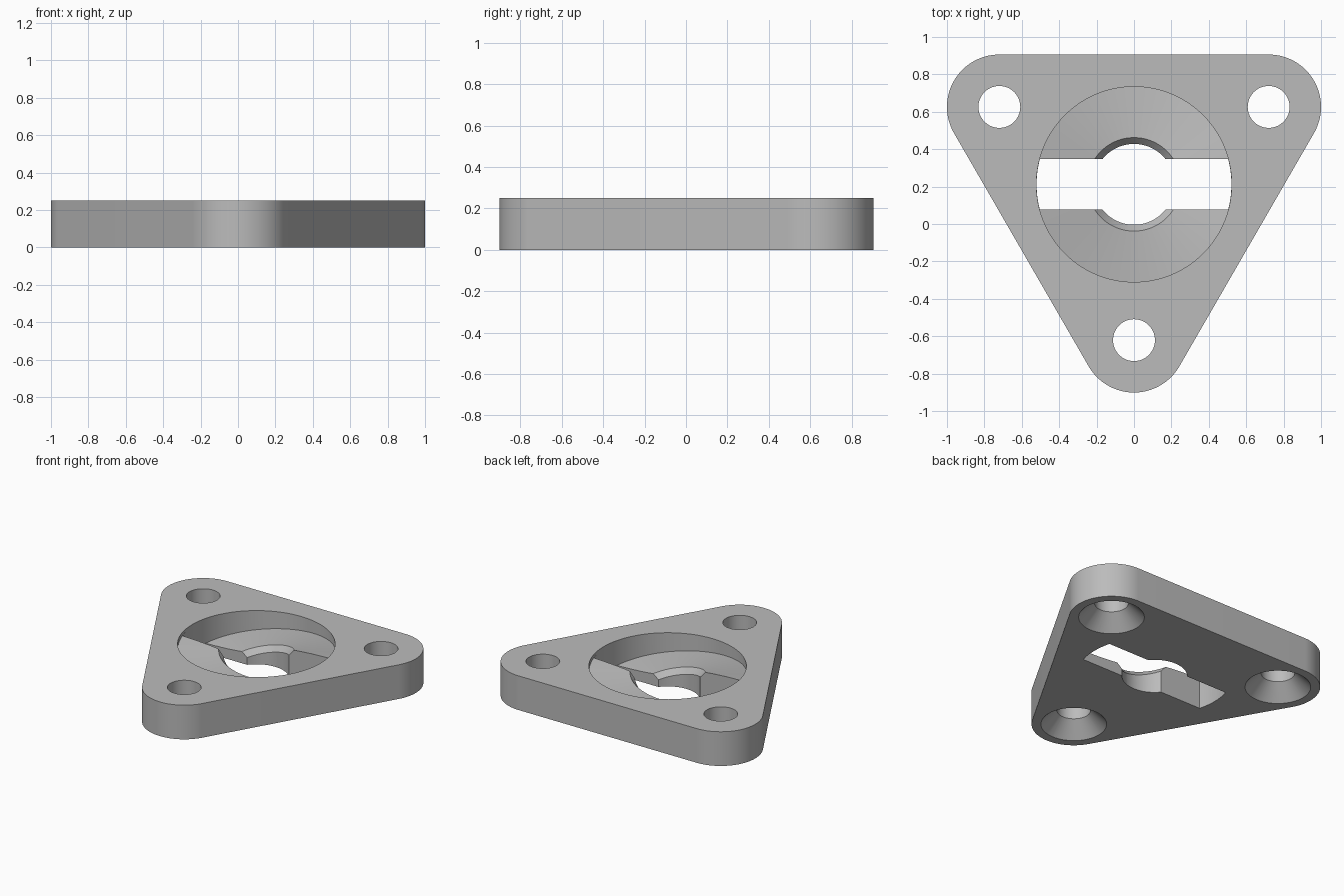
import bpy
import bmesh
from math import sin, cos, radians

if "Cube" in bpy.data.objects:
    bpy.data.objects.remove(bpy.data.objects["Cube"], do_unlink=True)

THICK = 0.25
CENTRE_Y = 0.212
DISH_R, LIP_R, BORE_R = 0.522, 0.25, 0.216
SCREWS = [(0.72, 0.626), (-0.72, 0.626), (0, -0.621)]

grey = bpy.data.materials.new("grey")
grey.use_nodes = True
grey.diffuse_color = (0.5, 0.5, 0.5, 1)
grey.node_tree.nodes["Principled BSDF"].inputs["Base Color"].default_value = (0.5, 0.5, 0.5, 1)


def arc(x, y, r, start, end, step=3):
    return [(x + r * cos(radians(a)), y + r * sin(radians(a)))
            for a in range(start, end + 1, step)]


def loft(name, rings, closed_profile=True):
    """Skin a list of matching closed rings and cap both ends."""
    bm = bmesh.new()
    loops = [[bm.verts.new(p) for p in ring] for ring in rings]
    n = len(loops[0])
    for a, b in zip(loops, loops[1:]):
        for i in range(n):
            j = (i + 1) % n
            bm.faces.new((a[i], a[j], b[j], b[i]))
    bm.faces.new(loops[0])
    bm.faces.new(loops[-1])
    bmesh.ops.recalc_face_normals(bm, faces=bm.faces)
    mesh = bpy.data.meshes.new(name)
    bm.to_mesh(mesh)
    bm.free()
    obj = bpy.data.objects.new(name, mesh)
    bpy.context.collection.objects.link(obj)
    mesh.materials.append(grey)
    return obj


def prism(name, outline, z0, z1):
    return loft(name, [[(x, y, z) for x, y in outline] for z in (z0, z1)])


def ramp_cutter(name, turn):
    """Half-turn helical ramp, sinking anticlockwise, with a bevelled inner lip."""
    rings = []
    for a in range(-3, 184, 3):
        z = THICK - 0.008 - 0.19 * a / 180
        profile = [(0.14, 0.4), (DISH_R, 0.4), (DISH_R, z), (LIP_R, z),
                   (0.14, z - 0.13)]
        t = radians(a + turn)
        rings.append([(r * cos(t), CENTRE_Y + r * sin(t), h) for r, h in profile])
    return loft(name, rings)


# Rounded triangular plate
outline = []
for (x, y), start in zip(SCREWS, (-30, 90, 210)):
    outline += arc(x, y, 0.28, start, start + 120)
plate = prism("mounting_plate", outline, 0, THICK)

# Two ramps, central bore and cross slot
cutters = [ramp_cutter("front_ramp_cutter", 180), ramp_cutter("rear_ramp_cutter", 0)]
cutters.append(prism("bore_cutter", arc(0, CENTRE_Y, BORE_R, 0, 357), -0.1, 0.4))
slot = arc(0, CENTRE_Y, DISH_R - 0.001, -15, 15) + arc(0, CENTRE_Y, DISH_R - 0.001, 165, 195)
cutters.append(prism("slot_cutter", slot, -0.1, 0.4))

# Screw holes, countersunk underneath
for i, (x, y) in enumerate(SCREWS):
    rings = [[(px, py, z) for px, py in arc(x, y, r, 0, 354, 6)]
             for r, z in ((0.268, -0.05), (0.112, 0.106), (0.112, 0.4))]
    cutters.append(loft(f"screw_hole_cutter_{i + 1}", rings))

for cutter in cutters:
    cutter.hide_render = True
    cutter.hide_set(True)
    mod = plate.modifiers.new(cutter.name, 'BOOLEAN')
    mod.operation = 'DIFFERENCE'
    mod.solver = 'EXACT'
    mod.object = cutter

# Apply the cuts, drop the cutters, then smooth the curved walls
bpy.context.view_layer.update()
evaluated = plate.evaluated_get(bpy.context.evaluated_depsgraph_get())
final = bpy.data.meshes.new_from_object(evaluated)
plate.modifiers.clear()
plate.data = final
for cutter in cutters:
    bpy.data.objects.remove(cutter, do_unlink=True)

bpy.ops.object.select_all(action='DESELECT')
plate.select_set(True)
bpy.context.view_layer.objects.active = plate
bpy.ops.object.shade_smooth_by_angle(angle=radians(25))
